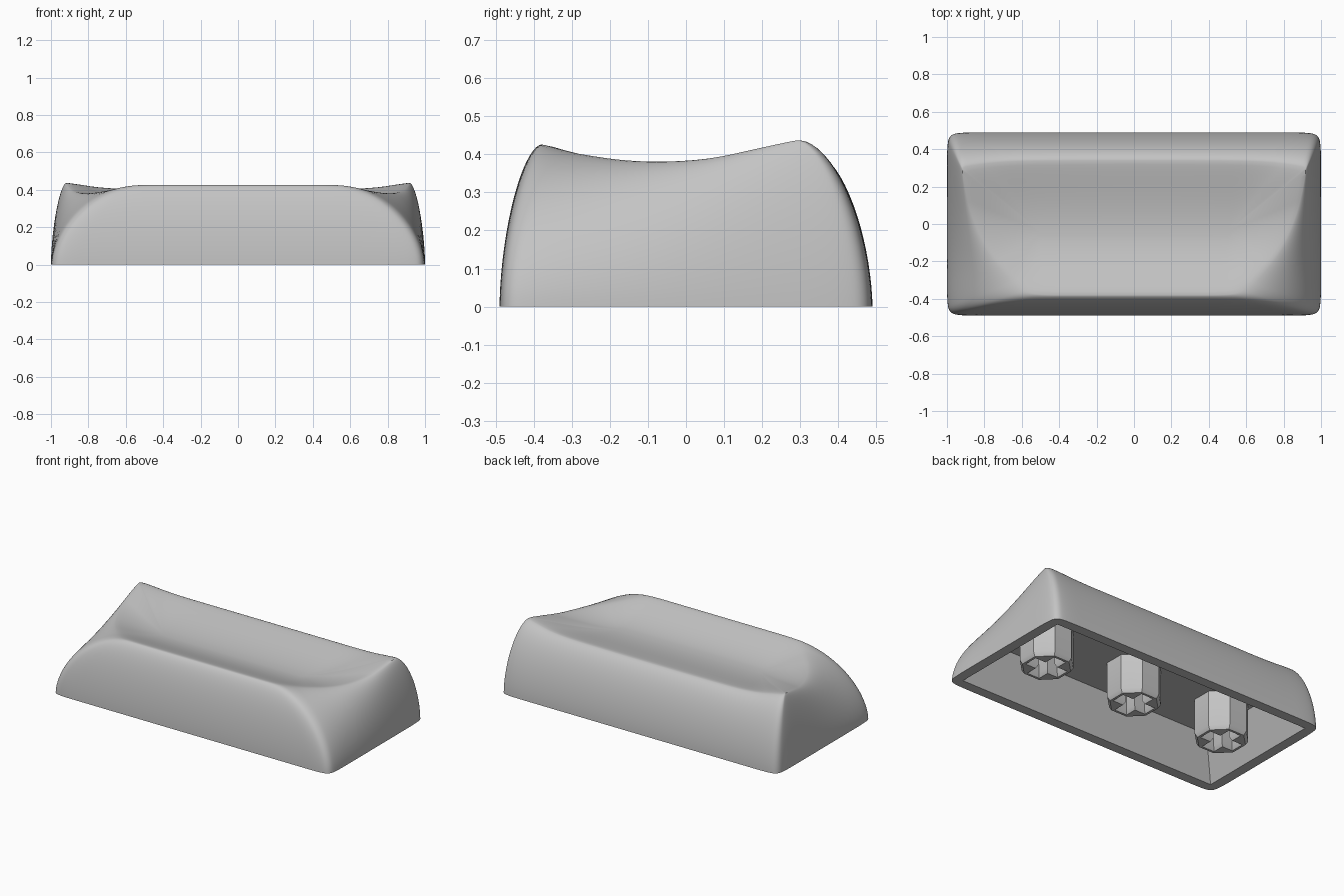
import bpy, bmesh, math

cube = bpy.data.objects.get("Cube")
if cube:
    bpy.data.objects.remove(cube, do_unlink=True)

grey = bpy.data.materials.new("light_grey_plastic")
grey.use_nodes = True
grey.diffuse_color = (0.55, 0.55, 0.55, 1)
grey.node_tree.nodes["Principled BSDF"].inputs["Base Color"].default_value = (0.55, 0.55, 0.55, 1)


def loft(name, rings, cap_first=True):
    """Skin closed rings of equal point count and cap the ends."""
    bm = bmesh.new()
    loops = [[bm.verts.new(p) for p in ring] for ring in rings]
    n = len(loops[0])
    for a, b in zip(loops, loops[1:]):
        for i in range(n):
            j = (i + 1) % n
            bm.faces.new((a[i], a[j], b[j], b[i]))
    if cap_first:
        bm.faces.new(loops[0])
    bm.faces.new(loops[-1])
    bmesh.ops.remove_doubles(bm, verts=bm.verts, dist=0.0002)
    bmesh.ops.recalc_face_normals(bm, faces=bm.faces)
    mesh = bpy.data.meshes.new(name)
    bm.to_mesh(mesh)
    bm.free()
    obj = bpy.data.objects.new(name, mesh)
    bpy.context.collection.objects.link(obj)
    mesh.materials.append(grey)
    bpy.ops.object.select_all(action='DESELECT')
    obj.select_set(True)
    bpy.context.view_layer.objects.active = obj
    bpy.ops.object.shade_smooth_by_angle(angle=math.radians(35))
    return obj


def chaikin(loop):
    """One round of corner cutting on a closed loop."""
    out = []
    for a, b in zip(loop, loop[1:] + loop[:1]):
        out.append(tuple(0.75 * p + 0.25 * q for p, q in zip(a, b)))
        out.append(tuple(0.25 * p + 0.75 * q for p, q in zip(a, b)))
    return out


def clamp(v, limit):
    return max(-limit, min(limit, v))


# Half outline, front to back: base x, y then matching ridge x, y, z
half = [
    (0.30, -0.49, 0.30, -0.38, 0.426),
    (0.75, -0.49, 0.48, -0.38, 0.426),
    (0.93, -0.49, 0.55, -0.37, 0.424),
    (0.985, -0.475, 0.60, -0.34, 0.415),
    (1.00, -0.42, 0.66, -0.28, 0.400),
    (1.00, -0.20, 0.79, -0.13, 0.379),
    (1.00, 0.00, 0.87, 0.05, 0.384),
    (1.00, 0.20, 0.905, 0.20, 0.418),
    (1.00, 0.42, 0.92, 0.29, 0.437),
    (0.985, 0.475, 0.915, 0.30, 0.437),
    (0.93, 0.49, 0.89, 0.31, 0.434),
    (0.70, 0.49, 0.70, 0.335, 0.405),
    (0.40, 0.49, 0.40, 0.34, 0.403),
]
outline = half + [(-a, b, -c, d, e) for a, b, c, d, e in reversed(half)]
for _ in range(3):
    outline = chaikin(outline)

# Hollow underside: tapered cavity with square corners
rim = [(clamp(p[0], 0.935), clamp(p[1], 0.425), 0) for p in outline]
ceiling = [(x * 0.88, y * 0.77, 0.25) for x, y, z in rim]
rings = [ceiling, rim]

# Bulging outer walls from the base to the ridge
STEPS, POWER = 18, 2 / 1.7
for k in range(STEPS + 1):
    t = k / STEPS * math.pi / 2
    u = 1 - max(math.cos(t), 0) ** POWER
    h = math.sin(t) ** POWER
    rings.append([(bx + (rx - bx) * u, by + (ry - by) * u, rz * h)
                  for bx, by, rx, ry, rz in outline])

# Scooped top sinking towards a central spine
for k in range(1, 16):
    s = k / 16
    drop = 1 - (1 - s ** 1.3) ** 2
    rings.append([(rx + (clamp(rx, 0.5) - rx) * s, ry + (-0.04 - ry) * s,
                   rz + (0.345 - rz) * drop)
                  for bx, by, rx, ry, rz in outline])
loft("cap_shell", rings)


# Stems: octagonal posts with a chamfered cross socket
def octagon(x0, apothem, z):
    c = apothem * math.tan(math.pi / 8)
    pts = []
    for q in range(4):
        a = q * math.pi / 2
        ca, sa = math.cos(a), math.sin(a)
        m = (apothem + c) / 2
        for x, y in ((apothem, -c), (apothem, c), (m, m)):
            pts.append((x0 + x * ca - y * sa, x * sa + y * ca, z))
    return pts


def cross(x0, reach, w, z):
    pts = []
    for q in range(4):
        a = q * math.pi / 2
        ca, sa = math.cos(a), math.sin(a)
        for x, y in ((reach, -w), (reach, w), (w, w)):
            pts.append((x0 + x * ca - y * sa, x * sa + y * ca, z))
    return pts


for side, x0 in (("right", -0.66), ("middle", 0), ("left", 0.66)):
    loft(side + "_stem", [
        octagon(x0, 0.15, 0.27), octagon(x0, 0.15, 0.025), octagon(x0, 0.135, 0),
        cross(x0, 0.12, 0.045, 0), cross(x0, 0.107, 0.032, 0.025),
        cross(x0, 0.107, 0.032, 0.2)])
